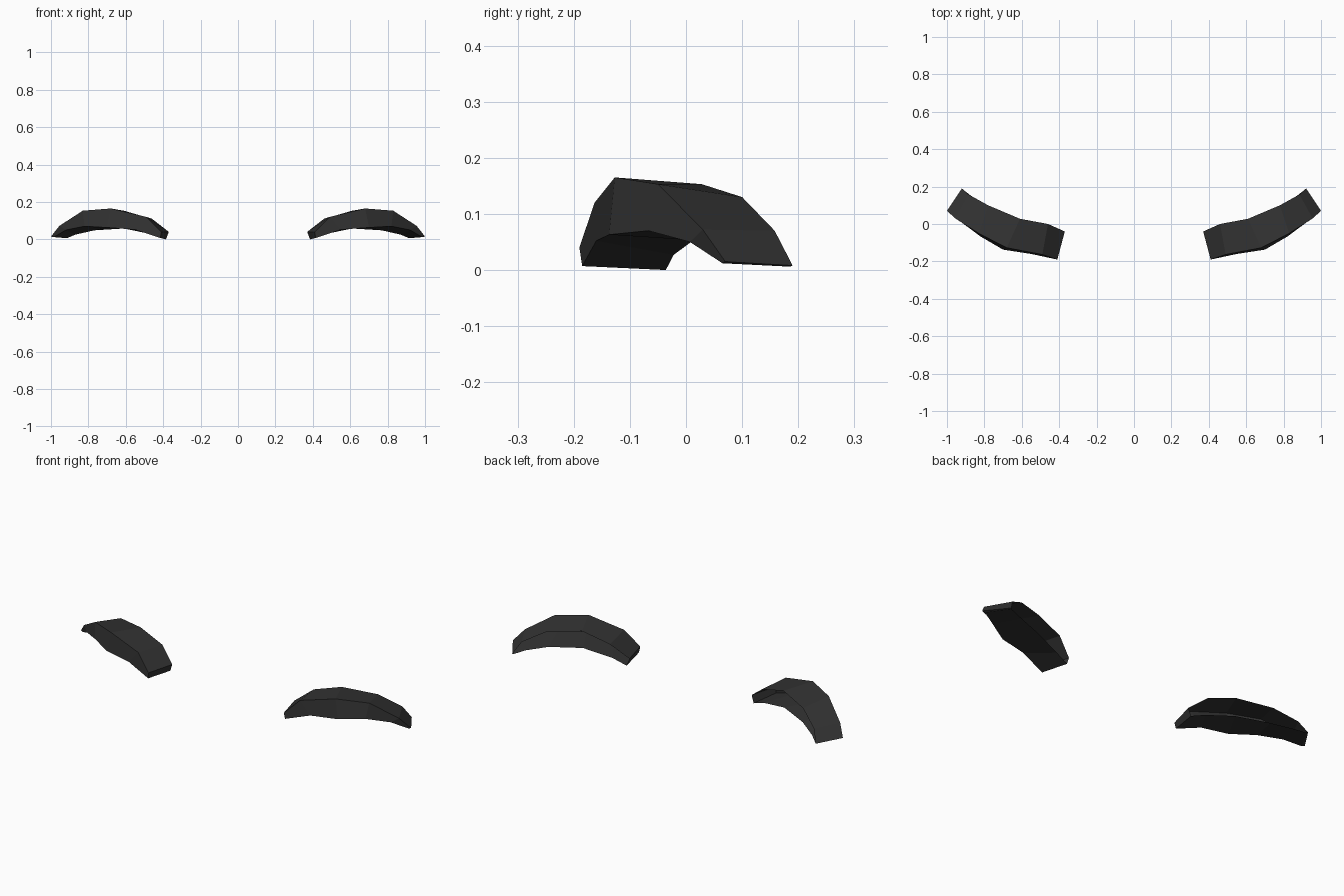
import bpy, bmesh

if "Cube" in bpy.data.objects:
    bpy.data.objects.remove(bpy.data.objects["Cube"])

# One dark colour for both strips
dark = bpy.data.materials.new("charcoal")
dark.diffuse_color = (0.032, 0.032, 0.032, 1)
dark.use_nodes = True
dark.node_tree.nodes["Principled BSDF"].inputs["Base Color"].default_value = dark.diffuse_color

# Long edges of the right arched strip, inner end to outer end
back_top = [(.37, -.04, .04), (.46, 0, .11), (.61, .028, .153),
            (.78, .10, .13), (.885, .158, .07), (.92, .19, .008)]
front_top = [(.41, -.19, .04), (.49, -.163, .12), (.68, -.127, .165),
             (.83, -.05, .153), (.955, .03, .072), (1.0, .07, .015)]
front_bottom = [(.415, -.185, .007), (.55, -.16, .052), (.70, -.137, .063),
                (.82, -.067, .07), (.92, .007, .05), (.985, .065, .012)]
back_bottom = [(.385, -.036, 0), (.46, -.022, .027), (.61, .02, .058),
               (.77, .09, .048), (.87, .15, .025), (.915, .185, .006)]

bm = bmesh.new()
rails = [[bm.verts.new(p) for p in rail]
         for rail in (back_top, front_top, front_bottom, back_bottom)]

# Top, front and underside strips; the back stays open
for a, b in zip(rails, rails[1:]):
    for i in range(5):
        bm.faces.new((a[i], b[i], b[i + 1], a[i + 1]))

# End caps
bm.faces.new([r[0] for r in reversed(rails)])
bm.faces.new([r[-1] for r in rails])
bmesh.ops.recalc_face_normals(bm, faces=bm.faces)

# Make sure the top faces point up
bm.faces.ensure_lookup_table()
bm.normal_update()
if bm.faces[2].normal.z < 0:
    bmesh.ops.reverse_faces(bm, faces=bm.faces)

mesh = bpy.data.meshes.new("arched_brows")
bm.to_mesh(mesh)
bm.free()
mesh.materials.append(dark)
brows = bpy.data.objects.new("arched_brows", mesh)
bpy.context.collection.objects.link(brows)

# Mirrored left strip
mirror = brows.modifiers.new("mirror", "MIRROR")
mirror.use_axis = (True, False, False)
